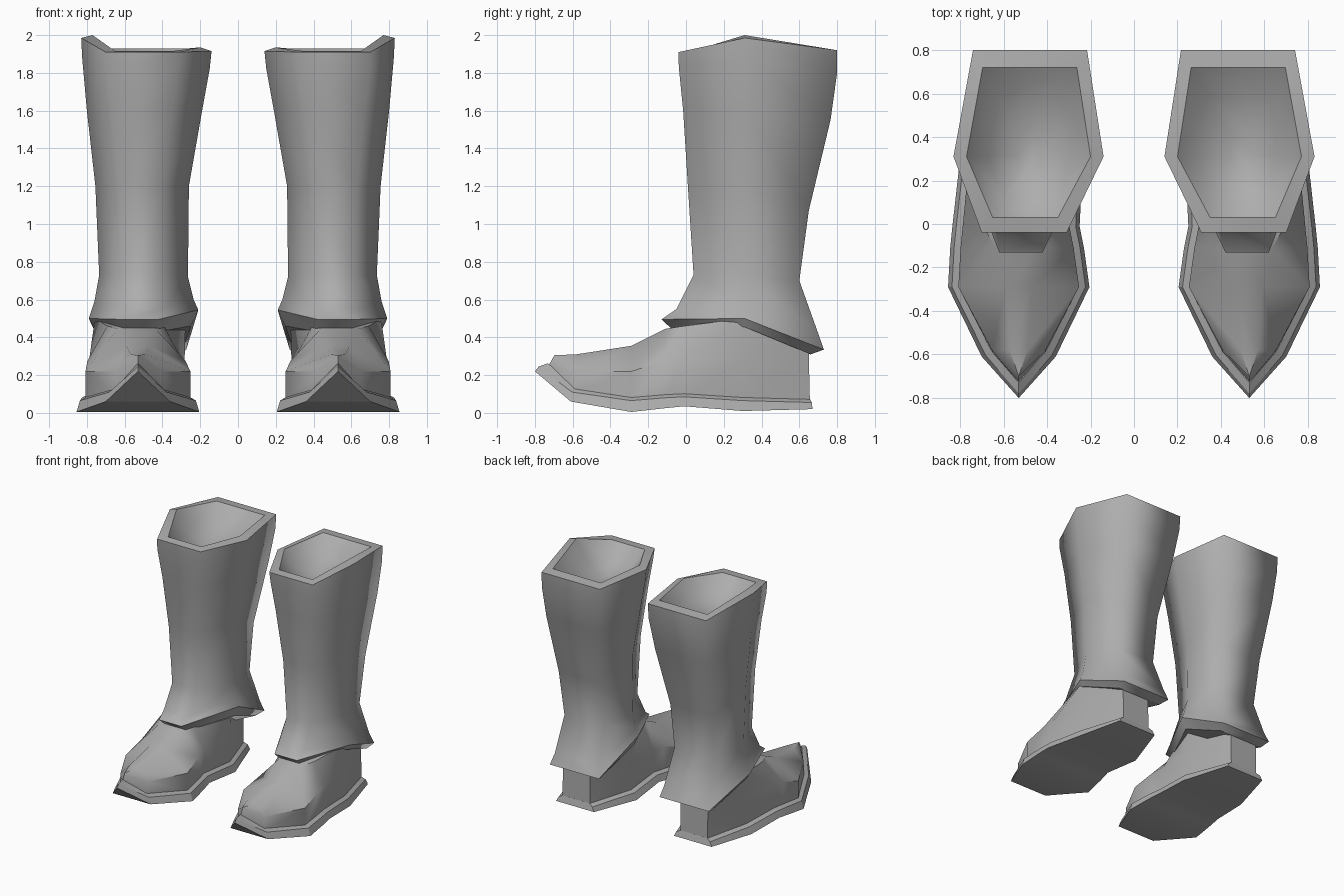
import bpy, bmesh, math

cube = bpy.data.objects.get("Cube")
if cube:
    bpy.data.objects.remove(cube, do_unlink=True)

GREY = (0.42, 0.42, 0.42, 1)
leather = bpy.data.materials.new("grey_leather")
leather.use_nodes = True
leather.diffuse_color = GREY
leather.node_tree.nodes["Principled BSDF"].inputs["Base Color"].default_value = GREY


def loft(name, rings, sharp_rings=(), angle=None):
    """Skin closed rings of equal length, cap both ends, shade smooth."""
    bm = bmesh.new()
    rows = [[bm.verts.new(p) for p in ring] for ring in rings]
    n = len(rows[0])
    for a, b in zip(rows, rows[1:]):
        for i in range(n):
            j = (i + 1) % n
            bm.faces.new((a[i], a[j], b[j], b[i]))
    bm.faces.new(rows[0])
    bm.faces.new(rows[-1])
    for r in sharp_rings:
        for i in range(n):
            bm.edges.get((rows[r][i], rows[r][(i + 1) % n])).smooth = False
    bmesh.ops.remove_doubles(bm, verts=bm.verts, dist=0.0005)
    bmesh.ops.recalc_face_normals(bm, faces=bm.faces)
    for f in bm.faces:
        f.smooth = True
    me = bpy.data.meshes.new(name)
    bm.to_mesh(me)
    bm.free()
    me.materials.append(leather)
    ob = bpy.data.objects.new(name, me)
    bpy.context.collection.objects.link(ob)
    if angle:
        bpy.ops.object.select_all(action="DESELECT")
        ob.select_set(True)
        bpy.context.view_layer.objects.active = ob
        bpy.ops.object.shade_smooth_by_angle(angle=math.radians(angle))
    return ob


def hexagon(xi, xo, fi, fo, yf, yb, zf, zi, zo, zb):
    """Six-sided leg section: back, side and front corners."""
    w = xo - xi
    return [(xi + .87 * w, yb, zb), (xo, .31, zo), (fo, yf, zf),
            (fi, yf, zf), (xi, .31, zi), (xi + .11 * w, yb, zb)]


# Shaft: underside of the cuff, flare, leg, rim, then the shallow hollow
shaft_rings = [hexagon(*s) for s in (
    (.25, .76, .42, .60, -.06, .66, .43, .46, .455, .31),
    (.21, .79, .42, .62, -.13, .73, .495, .545, .50, .335),
    (.235, .76, .40, .63, -.05, .70, .55, .60, .59, .42),
    (.265, .735, .41, .62, .04, .60, .73, .72, .73, .70),
    (.26, .755, .40, .63, .01, .65, 1.2, 1.2, 1.2, 1.07),
    (.19, .80, .35, .67, -.015, .765, 1.6, 1.6, 1.6, 1.55),
    (.15, .825, .32, .70, -.038, .80, 1.83, 1.82, 1.88, 1.8),
    (.14, .83, .31, .70, -.04, .80, 1.91, 1.915, 1.985, 1.92),
    (.20, .77, .35, .65, .03, .72, 1.915, 1.935, 2.0, 1.93),
    (.30, .67, .40, .60, .12, .58, 1.81, 1.81, 1.84, 1.81),
    (.44, .54, .47, .52, .27, .40, 1.75, 1.75, 1.75, 1.75))]
shaft = loft("left_shaft", shaft_rings, (0, 1, 7, 8))

# Foot stations, toe to heel:
# y, inner x, outer x, sole bottom z, lip z, crease z, instep half width, instep z, y shift of upper
stations = (
    (-.80, .53, .53, .22, .245, .30, 0, .305, .10),
    (-.61, .36, .70, .06, .11, .22, .04, .31, .03),
    (-.29, .205, .855, .005, .065, .22, .06, .355, 0),
    (-.11, .23, .845, .025, .08, .275, .10, .445, 0),
    (-.01, .25, .835, .035, .085, .285, .15, .46, 0),
    (.30, .235, .80, .01, .065, .285, .24, .50, 0),
    (.67, .36, .70, .02, .055, .31, .14, .40, -.02))

sole_rings, upper_rings = [], []
for y, xi, xo, zb, zl, zc, hw, zt, dy in stations:
    mid = (xi + xo) / 2
    lip, inset = (.018, .05) if xo > xi else (0, 0)
    yl, yi, yu = y + dy * .2, y + dy * .7, y + dy
    sole_rings.append([(xo, y, zb), (xo - lip, yl, zl), (xo - inset, yi, zl + .018),
                       (xi + inset, yi, zl + .018), (xi + lip, yl, zl), (xi, y, zb)])
    wall = inset * .95
    upper_rings.append([(xo - wall, yi, zl), (xo - wall, yu, zc), (mid + hw, yu, zt),
                        (mid - hw, yu, zt), (xi + wall, yu, zc), (xi + wall, yi, zl)])
sole = loft("left_sole", sole_rings, angle=20)
upper = loft("left_foot_upper", upper_rings, angle=50)

# Mirror each part for the other boot
for ob in (shaft, sole, upper):
    twin = ob.copy()
    twin.data = ob.data.copy()
    twin.name = ob.name.replace("left", "right")
    bpy.context.collection.objects.link(twin)
    bm = bmesh.new()
    bm.from_mesh(twin.data)
    for v in bm.verts:
        v.co.x = -v.co.x
    bmesh.ops.reverse_faces(bm, faces=bm.faces)
    bm.to_mesh(twin.data)
    bm.free()
